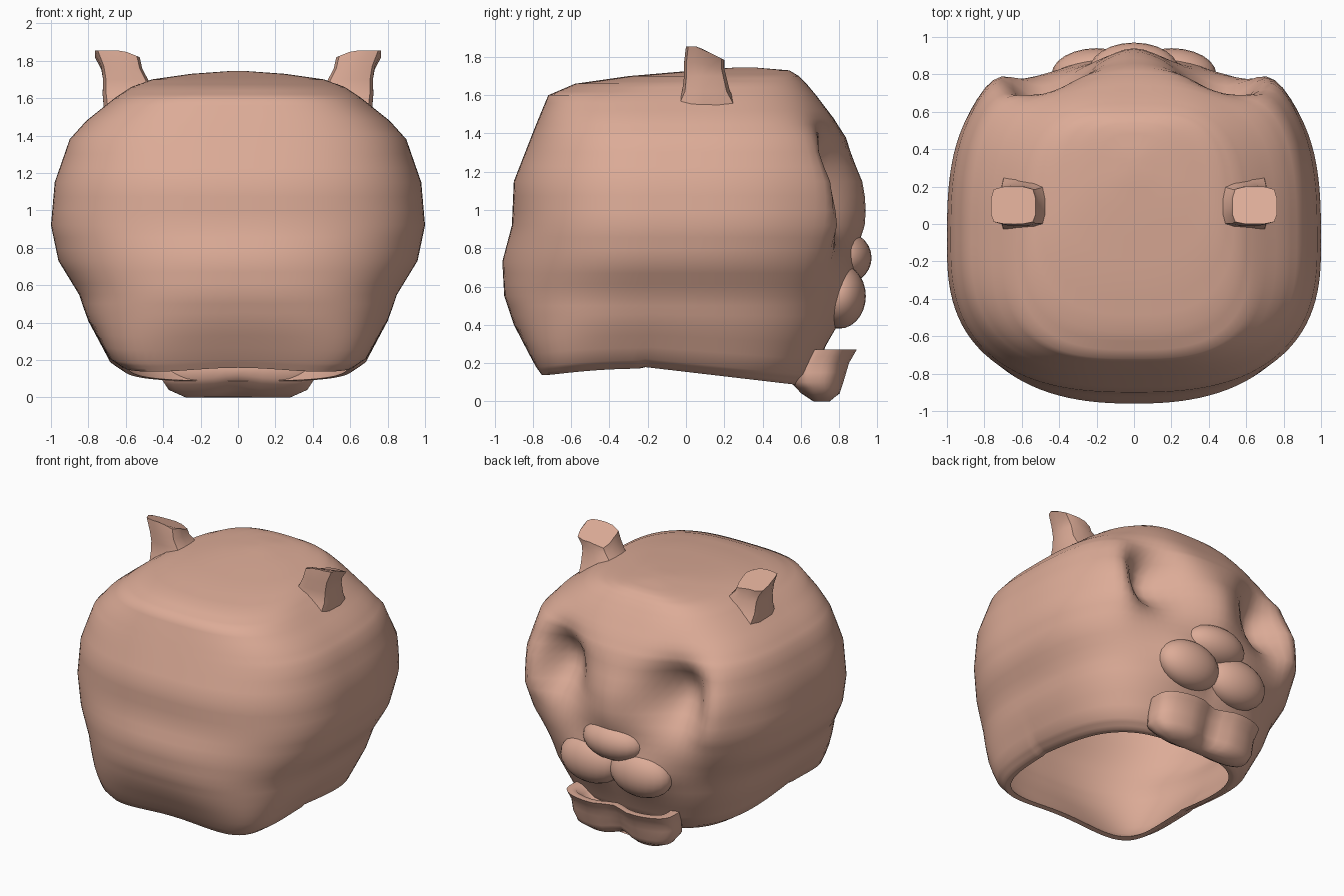
import bpy, bmesh, math

if "Cube" in bpy.data.objects:
    bpy.data.objects.remove(bpy.data.objects["Cube"])

skin = bpy.data.materials.new("skin")
skin.diffuse_color = (0.72, 0.41, 0.31, 1)
skin.use_nodes = True
skin.node_tree.nodes["Principled BSDF"].inputs["Base Color"].default_value = skin.diffuse_color


def finish(bm, name, angle=50):
    bmesh.ops.recalc_face_normals(bm, faces=bm.faces)
    me = bpy.data.meshes.new(name)
    bm.to_mesh(me)
    bm.free()
    ob = bpy.data.objects.new(name, me)
    bpy.context.collection.objects.link(ob)
    me.materials.append(skin)
    bpy.ops.object.select_all(action='DESELECT')
    ob.select_set(True)
    bpy.context.view_layer.objects.active = ob
    bpy.ops.object.shade_smooth_by_angle(angle=math.radians(angle))
    return ob


def loft(name, rows, seg, sub, deform, nf=2.5, nb=3.5, angle=50):
    """Stack rounded rings; each row is z, half width, front y, back y (optional front squareness)."""
    full = []
    for a, b in zip(rows, rows[1:]):
        full += [[p + (q - p) * k / sub for p, q in zip(a, b)] for k in range(sub)]
    full.append(rows[-1])
    bm = bmesh.new()
    rings = []
    for z, w, yf, yb, *square in full:
        yc = (yf + yb) / 2 - 0.1 * (yb - yf) / 1.8
        front_n = square[0] if square else nf
        ring = []
        for i in range(seg):
            t = 2 * math.pi * i / seg
            c, s = math.cos(t), math.sin(t)
            n = nb if s > 0 else front_n
            r = (abs(c) ** n + abs(s) ** n) ** (-1 / n)
            y = yc + r * s * ((yb - yc) if s > 0 else (yc - yf))
            ring.append(bm.verts.new(deform(w * r * c, y, z)))
        rings.append(ring)
    for a, b in zip(rings, rings[1:]):
        for i in range(seg):
            j = (i + 1) % seg
            bm.faces.new((a[i], a[j], b[j], b[i]))
    bm.faces.new(rings[0])
    bm.faces.new(rings[-1])
    return finish(bm, name, angle)


def gauss(a, b):
    return math.exp(-a * a - b * b)


# Head: hollow shell open below, with eye sockets and nose bridge on the back
def head_shape(x, y, z):
    if z < 0.5:
        # lower rim arches up at the middle of the sides
        rim = 0.18 - (0.04 * ((y + 0.22) / 0.53) ** 2 if y < -0.22 else 0.09 * (y + 0.22) / 0.77)
        if y < -0.22:
            rim += 0.03 * gauss(x / 0.35, 0) - 0.01
        z += (rim - 0.13) * min(1, max(0, 1 - (z - 0.13) / 0.35))
    if y > 0.35:
        y -= 0.27 * gauss((abs(x) - 0.46) / 0.19, (z - 1.14) / 0.23)
        y += 0.06 * gauss(x / 0.16, (z - 1.0) / 0.25)
        # cheek corners, and muzzle swell with a crease down the middle
        y += 0.07 * gauss((abs(x) - 0.74) / 0.13, (z - 1.05) / 0.3)
        y += 0.07 * gauss((abs(x) - 0.2) / 0.2, (z - 0.56) / 0.15)
    return x, y, z


head_rows = [
    (0.13, 0.62, -0.76, 0.60, 5.5), (0.18, 0.69, -0.79, 0.66, 5), (0.40, 0.80, -0.90, 0.77, 3.2),
    (0.55, 0.85, -0.95, 0.82, 2.7), (0.73, 0.96, -0.96, 0.85, 2.4), (0.92, 1.00, -0.91, 0.88, 2.6),
    (1.15, 0.98, -0.90, 0.88, 2.6), (1.38, 0.90, -0.81, 0.83, 2.8), (1.48, 0.81, -0.77, 0.77, 2.9),
    (1.60, 0.66, -0.72, 0.68, 3), (1.66, 0.57, -0.58, 0.63, 2.6), (1.70, 0.46, -0.30, 0.59, 2.5),
    (1.73, 0.25, 0.05, 0.54, 2.5), (1.745, 0.04, 0.26, 0.36, 2.5)]
wall = 0.035
inner_rows = [(z - wall * (z > 1.3), w - wall * (w > 0.1), yf + wall, yb - wall, n)
              for z, w, yf, yb, n in reversed(head_rows)]
loft("head", inner_rows + head_rows, 120, 3, head_shape, nb=3.1)

# Ears: stubby square prongs leaning outward, with a slanted tip
ear_rows = [(1.54, 0.17, -0.06, 0.28), (1.62, 0.15, -0.02, 0.23), (1.70, 0.12, -0.01, 0.21),
            (1.76, 0.11, -0.01, 0.20), (1.83, 0.12, 0.0, 0.20)]
for side, label in ((1, "right"), (-1, "left")):
    def ear_shape(x, y, z, s=side):
        lean = 0.54 + 0.34 * max(0, z - 1.52)
        tip = max(0, z - 1.70) / 0.13
        drop = 0.5 * max(0, y - 0.06) + 0.4 * max(0, -x - 0.03)
        return s * (lean + x), y, z + tip * (0.025 - drop)
    loft(label + "_ear", ear_rows, 16, 1, ear_shape, 5, 5, 40)

# Lower jaw: a shallow bowl with a dip between two chin lumps
jaw_rows = [(0.0, 0.28, 0.66, 0.76), (0.04, 0.37, 0.60, 0.81), (0.10, 0.41, 0.54, 0.83),
            (0.20, 0.41, 0.54, 0.86), (0.27, 0.42, 0.58, 0.90), (0.27, 0.36, 0.62, 0.85),
            (0.19, 0.28, 0.64, 0.78), (0.17, 0.05, 0.68, 0.72)]


def jaw_shape(x, y, z):
    if y > 0.7:
        y -= 0.06 * gauss(x / 0.1, 0)
    return x, y, z + 0.02 * gauss(x / 0.1, 0) * (z < 0.12)


loft("lower_jaw", jaw_rows, 40, 2, jaw_shape, 3, 3)


# Rounded lumps of the face
def lump(name, loc, size):
    bm = bmesh.new()
    bmesh.ops.create_uvsphere(bm, u_segments=24, v_segments=14, radius=1)
    for v in bm.verts:
        v.co = [c + p * s for c, p, s in zip(loc, v.co, size)]
    finish(bm, name)


lump("nose", (0, 0.82, 0.75), (0.24, 0.15, 0.14))
for side, label in ((1, "right"), (-1, "left")):
    lump(label + "_muzzle", (side * 0.20, 0.80, 0.55), (0.24, 0.14, 0.17))
